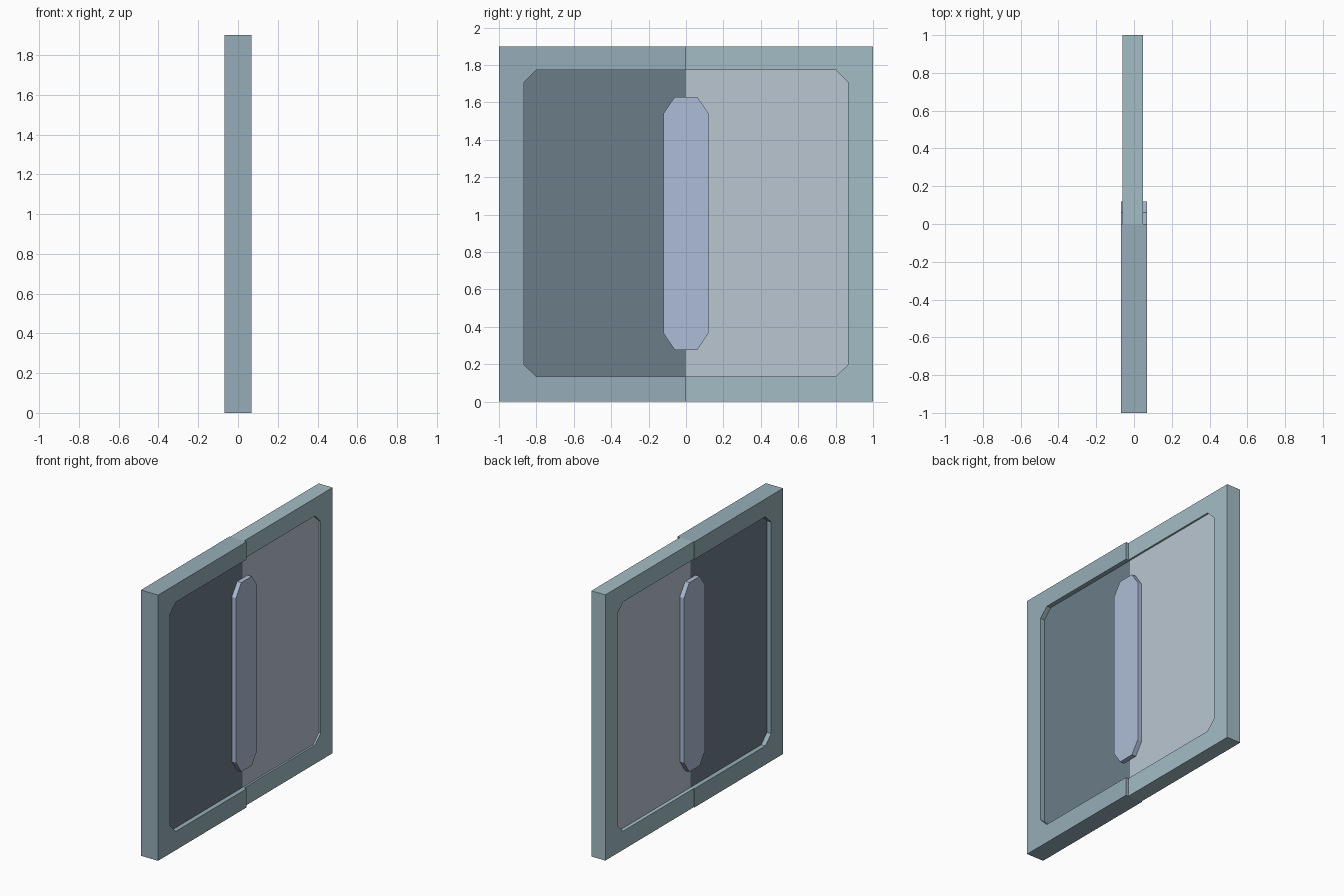
import bpy
import bmesh

if "Cube" in bpy.data.objects:
    bpy.data.objects.remove(bpy.data.objects["Cube"])

H = 1.9            # door height
Z0, Z1 = 0.134, 1.773   # opening bottom and top


def linear(c):
    c /= 255
    return c / 12.92 if c <= 0.04045 else ((c + 0.055) / 1.055) ** 2.4


def material(name, rgb):
    m = bpy.data.materials.new(name)
    m.diffuse_color = (*[linear(c) for c in rgb], 1)
    m.use_nodes = True
    m.node_tree.nodes["Principled BSDF"].inputs["Base Color"].default_value = m.diffuse_color
    return m


def slab(name, profile, x0, x1, side, mat):
    """Extrude a (y, z) profile from x0 to x1; side = -1 mirrors it in y."""
    bm = bmesh.new()
    face = bm.faces.new([bm.verts.new((x0, side * y, z)) for y, z in profile])
    ext = bmesh.ops.extrude_face_region(bm, geom=[face])
    verts = [v for v in ext["geom"] if isinstance(v, bmesh.types.BMVert)]
    bmesh.ops.translate(bm, verts=verts, vec=(x1 - x0, 0, 0))
    bmesh.ops.recalc_face_normals(bm, faces=bm.faces)
    me = bpy.data.meshes.new(name)
    bm.to_mesh(me)
    bm.free()
    me.materials.append(mat)
    ob = bpy.data.objects.new(name, me)
    bpy.context.collection.objects.link(ob)
    return ob


# Half opening with clipped corners, and the frame wrapped around it
opening = [(0, Z1), (0.80, Z1), (0.865, Z1 - 0.063),
           (0.865, Z0 + 0.063), (0.80, Z0), (0, Z0)]
frame = [(0, 0), (1, 0), (1, H), (0, H)] + opening

# Two door leaves: the left is thicker, the right is set back
leaves = [
    ("left", -1, -0.068, 0.068, (150, 174, 184), (107, 124, 135)),
    ("right", 1, -0.062, 0.048, (163, 190, 197), (185, 198, 208)),
]
for label, side, x0, x1, frame_rgb, panel_rgb in leaves:
    slab(label + "_frame", frame, x0, x1, side,
         material(label + "_frame_colour", frame_rgb))
    slab(label + "_panel", opening, -0.035, 0.035, side,
         material(label + "_panel_colour", panel_rgb))

# Long eight-sided plate across the middle, raised on both sides
plate = [(-0.06, 0.277), (0.06, 0.277), (0.12, 0.365), (0.12, 1.542),
         (0.06, 1.63), (-0.06, 1.63), (-0.12, 1.542), (-0.12, 0.365)]
slab("centre_plate", plate, -0.068, 0.068, 1,
     material("plate_colour", (174, 188, 214)))
